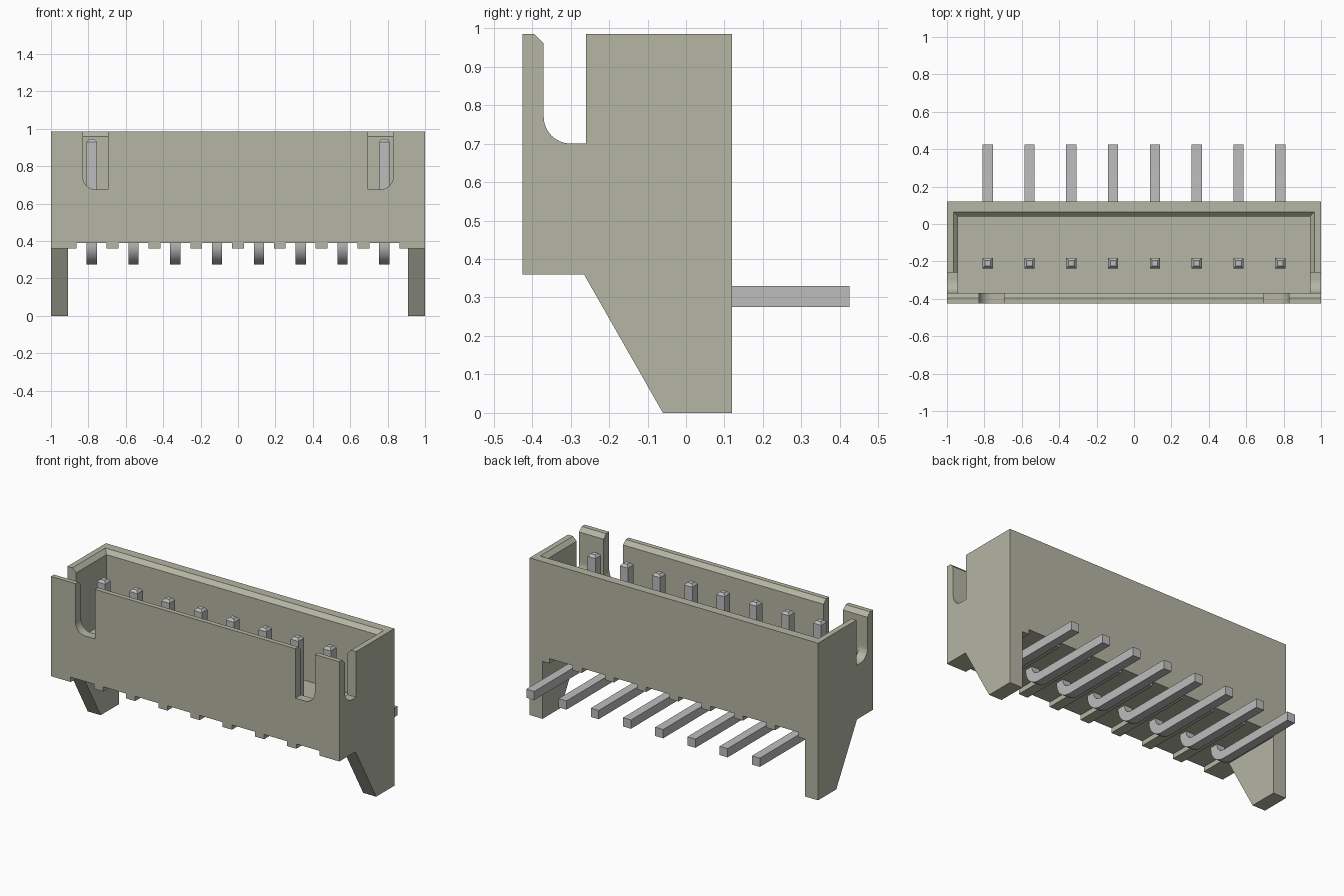
import bpy, bmesh, math

cube = bpy.data.objects.get("Cube")
if cube:
    bpy.data.objects.remove(cube, do_unlink=True)


def material(name, rgb):
    m = bpy.data.materials.new(name)
    m.use_nodes = True
    m.diffuse_color = (*rgb, 1)
    m.node_tree.nodes["Principled BSDF"].inputs["Base Color"].default_value = (*rgb, 1)
    return m


plastic = material("olive_grey_plastic", (0.46, 0.465, 0.37))
metal = material("grey_metal", (0.51, 0.51, 0.51))


def loft(name, rings, mat):
    """Closed solid through equal-sized rings of points."""
    bm = bmesh.new()
    loops = [[bm.verts.new(p) for p in ring] for ring in rings]
    for a, b in zip(loops, loops[1:]):
        for i in range(len(a)):
            j = (i + 1) % len(a)
            bm.faces.new((a[i], a[j], b[j], b[i]))
    bm.faces.new(loops[0])
    bm.faces.new(loops[-1])
    bmesh.ops.recalc_face_normals(bm, faces=bm.faces)
    me = bpy.data.meshes.new(name)
    bm.to_mesh(me)
    bm.free()
    me.materials.append(mat)
    ob = bpy.data.objects.new(name, me)
    bpy.context.collection.objects.link(ob)
    return ob


def prism_x(name, pts, x0, x1):
    return loft(name, [[(x, y, z) for y, z in pts] for x in (x0, x1)], plastic)


def prism_y(name, pts, y0, y1):
    return loft(name, [[(x, y, z) for x, z in pts] for y in (y0, y1)], plastic)


def arc(cx, cy, r, a0, a1, n=8):
    angles = [math.radians(a0 + (a1 - a0) * i / n) for i in range(n + 1)]
    return [(cx + r * math.cos(a), cy + r * math.sin(a)) for a in angles]


def cut(target, cutter):
    """Subtract the cutter, bake the result and discard the cutter."""
    mod = target.modifiers.new("cut", "BOOLEAN")
    mod.operation, mod.solver, mod.object = "DIFFERENCE", "EXACT", cutter
    graph = bpy.context.evaluated_depsgraph_get()
    baked = bpy.data.meshes.new_from_object(target.evaluated_get(graph))
    target.modifiers.clear()
    target.data = baked
    bpy.data.objects.remove(cutter, do_unlink=True)


BACK, FRONT, TOP, BASE = 0.12, -0.425, 0.985, 0.36
PITCH, PINS = 0.2235, 8
pin_xs = [(i - (PINS - 1) / 2) * PITCH for i in range(PINS)]

# Housing with its two tapered end legs, as one side profile
housing = prism_x("housing", [(FRONT, TOP), (FRONT, BASE), (-0.265, BASE),
                              (-0.06, 0), (BACK, 0), (BACK, TOP)], -1, 1)

# Gap between the legs, with ribs left standing between the pins
under = [(0.91, -0.1), (0.91, BASE)]
for x in reversed(pin_xs):
    under += [(x + 0.08, BASE), (x + 0.08, 0.39), (x - 0.08, 0.39), (x - 0.08, BASE)]
under += [(-0.91, BASE), (-0.91, -0.1)]
cut(housing, prism_y("under_cutter", under, -0.6, 0.3))

# Plug cavity with a chamfered mouth
def mouth(grow, z):
    x, y0, y1 = 0.94 + grow, -0.37 - grow, 0.04 + grow
    return [(-x, y0, z), (x, y0, z), (x, y1, z), (-x, y1, z)]


cut(housing, loft("cavity_cutter", [mouth(0, 0.54), mouth(0, 0.96),
                                    mouth(0.025, TOP), mouth(0.025, 1.1)], plastic))

# Slots through both end walls, including the front wall's chamfer
side_slot = [(-0.26, 1.1), (-0.26, 0.70)] + arc(-0.30, 0.77, 0.07, 270, 180)
side_slot += [(-0.37, 0.96), (-0.395, TOP), (-0.395, 1.1)]
cut(housing, prism_x("side_slot_cutter", side_slot, -1.1, 1.1))

# Two front slots, rounded on their outer lower corner
for s in (-1, 1):
    slot = [(0.695, 1.1), (0.695, 0.675)] + arc(0.76, 0.745, 0.07, 270, 360) + [(0.83, 1.1)]
    cut(housing, prism_y("front_slot_cutter", [(s * x, z) for x, z in slot], -0.6, -0.3))

# Bent contact pins: tapered tip, straight post, round bend, straight tail
H = 0.0275
BEND_Y, BEND_Z, R = -0.1275, 0.385, 0.0825


def pin_ring(x, y, z, ny, nz, h=H):
    return [(x + sx * h, y + so * ny * h, z + so * nz * h)
            for sx, so in ((-1, -1), (1, -1), (1, 1), (-1, 1))]


for i, x in enumerate(pin_xs):
    rings = [pin_ring(x, BEND_Y - R, 0.945, -1, 0, 0.015),
             pin_ring(x, BEND_Y - R, 0.93, -1, 0)]
    for a in range(180, 271, 9):
        c, s = math.cos(math.radians(a)), math.sin(math.radians(a))
        rings.append(pin_ring(x, BEND_Y + R * c, BEND_Z + R * s, c, s))
    rings.append(pin_ring(x, 0.425, BEND_Z - R, 0, -1))
    pin = loft(f"pin_{i + 1}", rings, metal)
    bpy.ops.object.select_all(action="DESELECT")
    pin.select_set(True)
    bpy.context.view_layer.objects.active = pin
    bpy.ops.object.shade_smooth_by_angle(angle=math.radians(30))
